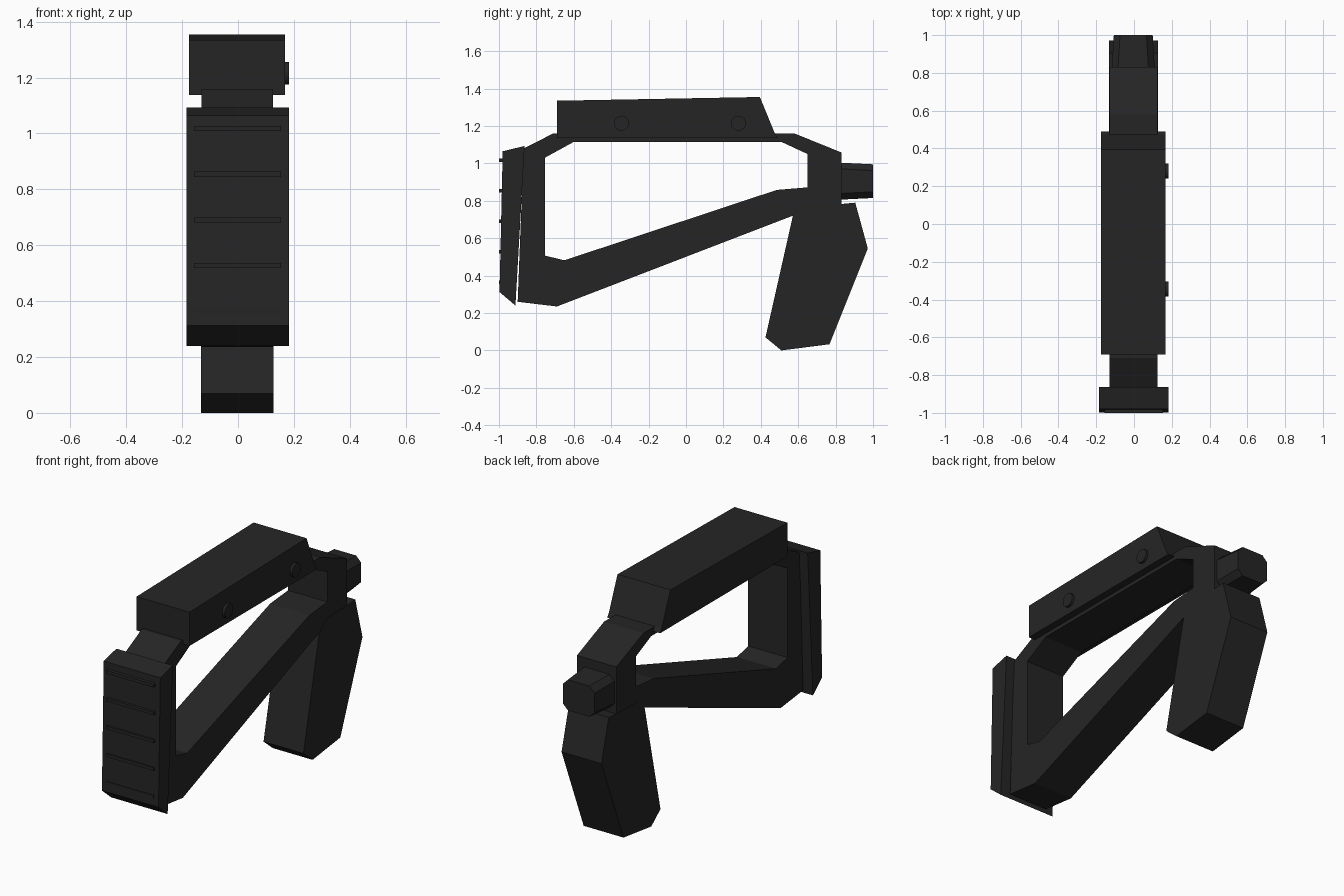
import bpy, bmesh, math

if "Cube" in bpy.data.objects:
    bpy.data.objects.remove(bpy.data.objects["Cube"])

black = bpy.data.materials.new("matte black")
black.diffuse_color = (0.0185, 0.0185, 0.0185, 1)
black.use_nodes = True
black.node_tree.nodes["Principled BSDF"].inputs["Base Color"].default_value = black.diffuse_color


def finish(bm, name):
    bmesh.ops.recalc_face_normals(bm, faces=bm.faces)
    mesh = bpy.data.meshes.new(name)
    bm.to_mesh(mesh)
    bm.free()
    mesh.materials.append(black)
    ob = bpy.data.objects.new(name, mesh)
    bpy.context.collection.objects.link(ob)
    return ob


def prism(name, profile, x0, x1):
    """Extrude a (y, z) side profile from x0 to x1."""
    bm = bmesh.new()
    a, b = ([bm.verts.new((x, y, z)) for y, z in profile] for x in (x0, x1))
    bm.faces.new(a)
    bm.faces.new(b)
    n = len(profile)
    for i in range(n):
        j = (i + 1) % n
        bm.faces.new((a[i], a[j], b[j], b[i]))
    return finish(bm, name)


def ring_prism(name, outer, inner, x0, x1):
    """Extrude a ring between two matching (y, z) loops."""
    bm = bmesh.new()
    o0, o1, i0, i1 = ([bm.verts.new((x, y, z)) for y, z in loop]
                      for loop in (outer, inner) for x in (x0, x1))
    n = len(outer)
    for i in range(n):
        j = (i + 1) % n
        for p, q in ((o0, o1), (o1, i1), (i1, i0), (i0, o0)):
            bm.faces.new((p[i], p[j], q[j], q[i]))
    return finish(bm, name)


# Open skeleton frame
outer = [(-0.868, 1.08), (-0.71, 1.16), (0.58, 1.16), (0.832, 1.058),
         (0.832, 0.72), (0.57, 0.72), (-0.69, 0.235), (-0.9, 0.26)]
inner = [(-0.755, 1.03), (-0.60, 1.115), (0.51, 1.115), (0.65, 1.05),
         (0.65, 0.872), (0.485, 0.858), (-0.65, 0.482), (-0.755, 0.507)]
ring_prism("frame", outer, inner, -0.13, 0.125)

# Cheek rest on top of the frame
prism("cheek_rest", [(-0.69, 1.137), (-0.69, 1.335), (0.395, 1.355),
                     (0.475, 1.16), (0.49, 1.137)], -0.175, 0.168)

# Butt pad with raised ribs
prism("butt_pad", [(-0.863, 1.093), (-0.98, 1.065), (-0.997, 0.312),
                   (-0.912, 0.24)], -0.185, 0.182)
for k in range(5):
    z = 1.017 - 0.163 * k
    prism(f"pad_rib_{k + 1}", [(-1.0, z - 0.009), (-1.0, z + 0.009),
                               (-0.96, z + 0.009), (-0.96, z - 0.009)],
          -0.157, 0.153)

# Pistol grip
prism("grip", [(0.425, 0.07), (0.51, 0.0), (0.767, 0.033), (0.972, 0.545),
               (0.905, 0.79), (0.83, 0.783), (0.65, 0.78), (0.572, 0.722)],
      -0.132, 0.127)

# Chamfered, slightly tapered rear connector
bm = bmesh.new()
loops = []
for y, w, h in ((0.80, 0.115, 0.1), (1.0, 0.103, 0.09)):
    c = 0.033
    pts = [(w, h - c), (w - c, h), (c - w, h), (-w, h - c),
           (-w, c - h), (c - w, -h), (w - c, -h), (w, c - h)]
    loops.append([bm.verts.new((x - 0.004, y, z + 0.905)) for x, z in pts])
for lp in loops:
    bm.faces.new(lp)
for i in range(8):
    j = (i + 1) % 8
    bm.faces.new((loops[0][i], loops[0][j], loops[1][j], loops[1][i]))
finish(bm, "connector")

# Screw heads on the right side of the cheek rest
for k, yc in enumerate((-0.345, 0.28)):
    circle = [(yc + 0.04 * math.cos(t * math.tau / 20),
               1.215 + 0.04 * math.sin(t * math.tau / 20)) for t in range(20)]
    screw = prism(f"screw_{k + 1}", circle, 0.15, 0.183)
    for p in screw.data.polygons:
        p.use_smooth = len(p.vertices) == 4
    for e in screw.data.edges:
        # keep the rim sharp
        a, b = (screw.data.vertices[v].co for v in e.vertices)
        e.use_edge_sharp = abs(a.x - b.x) < 0.001
